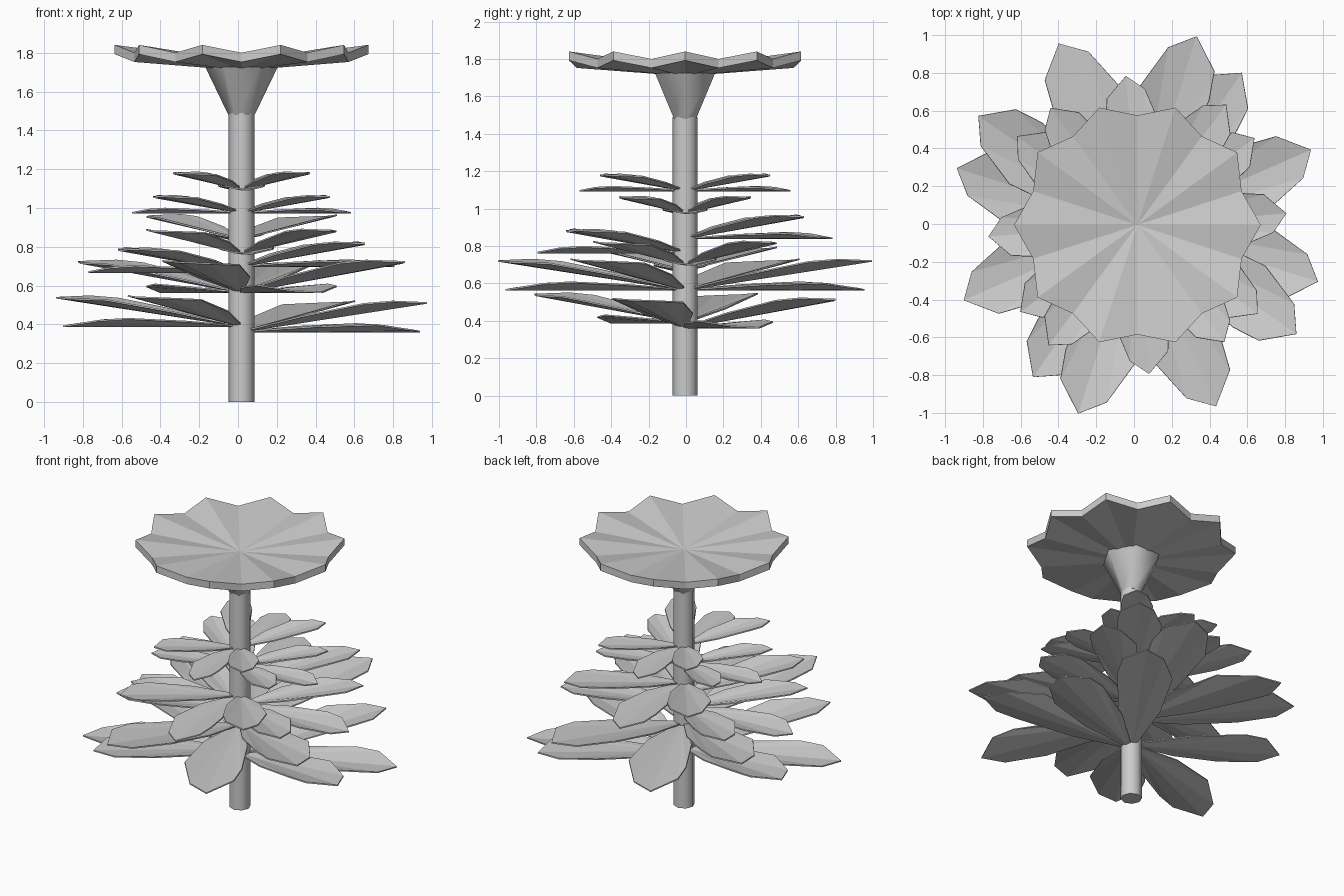
import bpy, bmesh, math
from mathutils import Matrix, Vector

if "Cube" in bpy.data.objects:
    bpy.data.objects.remove(bpy.data.objects["Cube"])

CX, CY = 0.018, -0.005


def make_object(name, bm):
    bmesh.ops.recalc_face_normals(bm, faces=bm.faces)
    me = bpy.data.meshes.new(name)
    bm.to_mesh(me)
    bm.free()
    ob = bpy.data.objects.new(name, me)
    bpy.context.collection.objects.link(ob)
    return ob


def smooth(ob):
    bpy.ops.object.select_all(action='DESELECT')
    ob.select_set(True)
    bpy.context.view_layer.objects.active = ob
    bpy.ops.object.shade_smooth_by_angle(angle=math.radians(61))


def tapered(name, sides, r0, r1, z0, z1, turn=0.0):
    bm = bmesh.new()
    rings = []
    for r, z in ((r0, z0), (r1, z1)):
        rings.append([bm.verts.new((CX + r * math.cos(turn + math.tau * i / sides),
                                    CY + r * math.sin(turn + math.tau * i / sides), z))
                      for i in range(sides)])
    for i in range(sides):
        j = (i + 1) % sides
        bm.faces.new((rings[0][i], rings[0][j], rings[1][j], rings[1][i]))
    bm.faces.new(rings[0])
    bm.faces.new(rings[1])
    smooth(make_object(name, bm))


# Stem and the six-sided cup under the flower
tapered("stem", 8, 0.067, 0.067, 0.0, 1.49)
tapered("flower_cup", 6, 0.068, 0.186, 1.48, 1.725)

# Flower head: shallow ten-pointed dish
bm = bmesh.new()
rims = []
for centre_z, drop in ((1.755, 0.0), (1.708, 0.048)):
    c = bm.verts.new((CX, CY, centre_z))
    ring = []
    for i in range(20):
        a = math.tau * i / 20
        r, z = (0.653, 1.84) if i % 2 == 0 else (0.58, 1.80)
        ring.append(bm.verts.new((CX + r * math.cos(a), CY + r * math.sin(a), z - drop)))
    for i in range(20):
        bm.faces.new((c, ring[i], ring[(i + 1) % 20]))
    rims.append(ring)
for i in range(20):
    j = (i + 1) % 20
    bm.faces.new((rims[0][i], rims[0][j], rims[1][j], rims[1][i]))
make_object("flower_head", bm)

# Leaf outline: pointing along +x, long tip corner on +y, sides lifted
FAR_SIDE = [(0.06, 0.03, 0.005), (0.35, 0.14, 0.025), (0.70, 0.20, 0.04), (0.85, 0.19, 0.03)]
TIP = (1.0, 0.06, 0.0)
NEAR_SIDE = [(0.91, -0.067, 0.008), (0.68, -0.16, 0.035), (0.35, -0.13, 0.025), (0.06, -0.03, 0.005)]
BASE = (0.04, 0.0, 0.0)


def add_leaf(bm, angle, z, size, slope, flip):
    m = Matrix.Translation((CX, CY, z)) @ Matrix.Rotation(math.radians(angle), 4, 'Z')

    def vert(p):
        x, y, h = p
        return bm.verts.new(m @ Vector((x * size, (-y if flip else y) * size,
                                        (h + slope * x) * size)))
    base, tip = vert(BASE), vert(TIP)
    halves = [[base] + [vert(p) for p in FAR_SIDE] + [tip],
              [tip] + [vert(p) for p in NEAR_SIDE] + [base]]
    for half in halves:
        for a, b in zip(half, half[1:]):
            if half is halves[0] and a is not base:
                bm.faces.new((base, b, a) if not flip else (base, a, b))
            elif half is halves[1] and b is not base:
                bm.faces.new((base, b, a) if not flip else (base, a, b))


# Opposed fans of three leaves, each layer a quarter turn from the last
# (turn, size, height of one side, height of the other side)
layers = [(20, 1.0, 0.363, 0.39), (110, 1.045, 0.565, 0.565), (1, 0.79, 0.70, 0.67),
          (91, 0.79, 0.84, 0.765), (1, 0.565, 0.975, 0.975), (91, 0.565, 1.095, 1.095)]
for n, (turn, size, za, zb) in enumerate(layers, 1):
    bm = bmesh.new()
    for half, z in ((0, za), (180, zb)):
        add_leaf(bm, turn + half, z, size, 0.0, False)
        add_leaf(bm, turn + half - 34, z, size, 0.148, True)
        add_leaf(bm, turn + half + 39, z, size * 0.975, 0.155, True)
    ob = make_object(f"leaf_layer_{n}", bm)
    mod = ob.modifiers.new("thickness", 'SOLIDIFY')
    mod.thickness = 0.008
    mod.offset = 0
